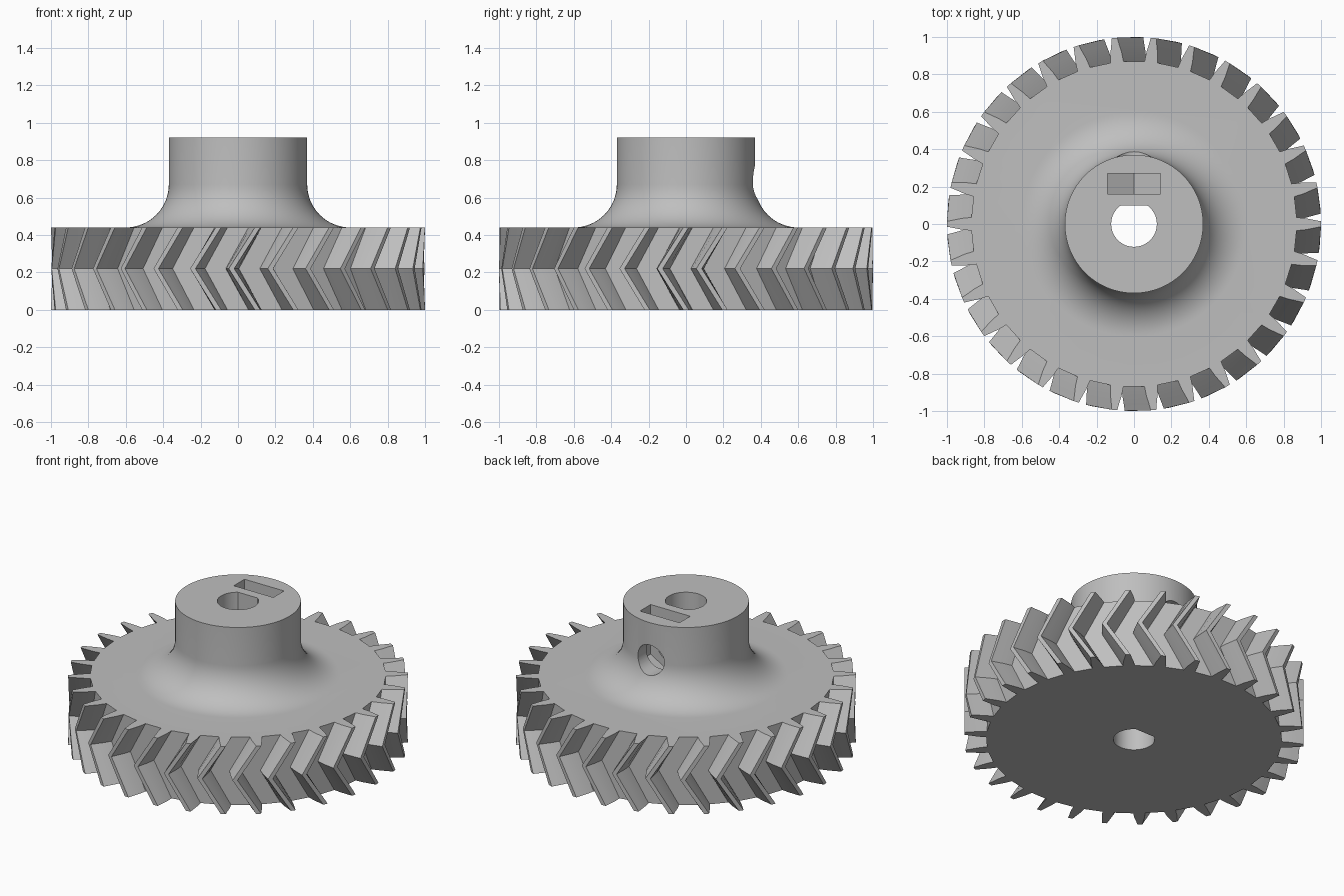
import bpy, bmesh, math
from math import sin, cos, pi, radians, sqrt

old = bpy.data.objects.get("Cube")
if old:
    bpy.data.objects.remove(old, do_unlink=True)

# Material
GREY = (0.52, 0.52, 0.52, 1)
grey = bpy.data.materials.new("plain grey")
grey.use_nodes = True
grey.diffuse_color = GREY
grey.node_tree.nodes["Principled BSDF"].inputs["Base Color"].default_value = GREY

TEETH, TWIST, THICK = 30, radians(8), 0.44
HUB_R, FILLET, HUB_TOP = 0.37, 0.23, 0.92
SCREW_Z, SCREW_R = 0.68, 0.095


def loft(name, rings):
    """Closed solid through a stack of matching rings of points."""
    bm = bmesh.new()
    loops = [[bm.verts.new(p) for p in ring] for ring in rings]
    n = len(loops[0])
    for a, b in zip(loops, loops[1:]):
        for i in range(n):
            j = (i + 1) % n
            bm.faces.new((a[i], a[j], b[j], b[i]))
    bm.faces.new(loops[0][::-1])
    bm.faces.new(loops[-1])
    bmesh.ops.recalc_face_normals(bm, faces=bm.faces)
    mesh = bpy.data.meshes.new(name)
    bm.to_mesh(mesh)
    bm.free()
    mesh.materials.append(grey)
    ob = bpy.data.objects.new(name, mesh)
    bpy.context.collection.objects.link(ob)
    return ob


def circle(r, z, n=96):
    return [(r * cos(2 * pi * i / n), r * sin(2 * pi * i / n), z) for i in range(n)]


def combine(target, tool, operation):
    """Apply a boolean and discard the tool."""
    mod = target.modifiers.new(tool.name, 'BOOLEAN')
    mod.object, mod.operation, mod.solver = tool, operation, 'EXACT'
    bpy.ops.object.select_all(action='DESELECT')
    bpy.context.view_layer.objects.active = target
    target.select_set(True)
    bpy.ops.object.modifier_apply(modifier=mod.name)
    bpy.data.objects.remove(tool, do_unlink=True)


# Herringbone gear: (radius, half width of the gap) down one flank
FLANK = [(1.0, 0.09), (0.965, 0.08), (0.92, 0.066), (0.87, 0.056)]


def tooth_ring(z, turn):
    ring = []
    for k in range(TEETH):
        mid = pi / 2 + turn + 2 * pi * k / TEETH
        for side, pts in ((-1, FLANK), (1, FLANK[::-1])):
            for r, w in pts:
                a = mid + side * math.asin(w / r)
                ring.append((r * cos(a), r * sin(a), z))
    return ring


gear = loft("herringbone_gear", [tooth_ring(0, 0), tooth_ring(THICK / 2, -TWIST),
                                 tooth_ring(THICK, 0)])

# Hub with a concave fillet at its foot
STEPS = 16
hub_rings = [circle(HUB_R + FILLET, THICK / 2)]
for i in range(STEPS + 1):
    t = pi / 2 * i / STEPS
    hub_rings.append(circle(HUB_R + FILLET * (1 - sin(t)), THICK + FILLET * (1 - cos(t))))
hub_rings.append(circle(HUB_R, HUB_TOP))
combine(gear, loft("hub", hub_rings), 'UNION')

# D-shaped shaft bore
bore = [[(x, min(y, 0.1), z) for x, y, z in circle(0.122, h, 64)] for h in (-0.1, 1.1)]
for ring in bore:  # keep only the corner points of the flat
    flat = [p for p in ring if p[1] >= 0.1]
    half = sqrt(0.122 ** 2 - 0.1 ** 2)
    start = ring.index(flat[0])
    ring[start:start + len(flat)] = [(half, 0.1, flat[0][2]), (-half, 0.1, flat[0][2])]
combine(gear, loft("shaft_bore", bore), 'DIFFERENCE')

# Nut slot with a pointed floor
W = 0.142
outline = [(-W, 1.1), (-W, SCREW_Z - W / sqrt(3)), (0, SCREW_Z - 2 * W / sqrt(3)),
           (W, SCREW_Z - W / sqrt(3)), (W, 1.1)]
combine(gear, loft("nut_slot", [[(x, y, z) for x, z in outline] for y in (0.16, 0.27)]),
        'DIFFERENCE')

# Set screw hole from the back into the bore
screw = [[(x, y, SCREW_Z + z) for x, z, _ in circle(SCREW_R, 0, 48)] for y in (0.03, 0.8)]
combine(gear, loft("screw_hole", screw), 'DIFFERENCE')

bpy.ops.object.shade_smooth_by_angle(angle=radians(25))
